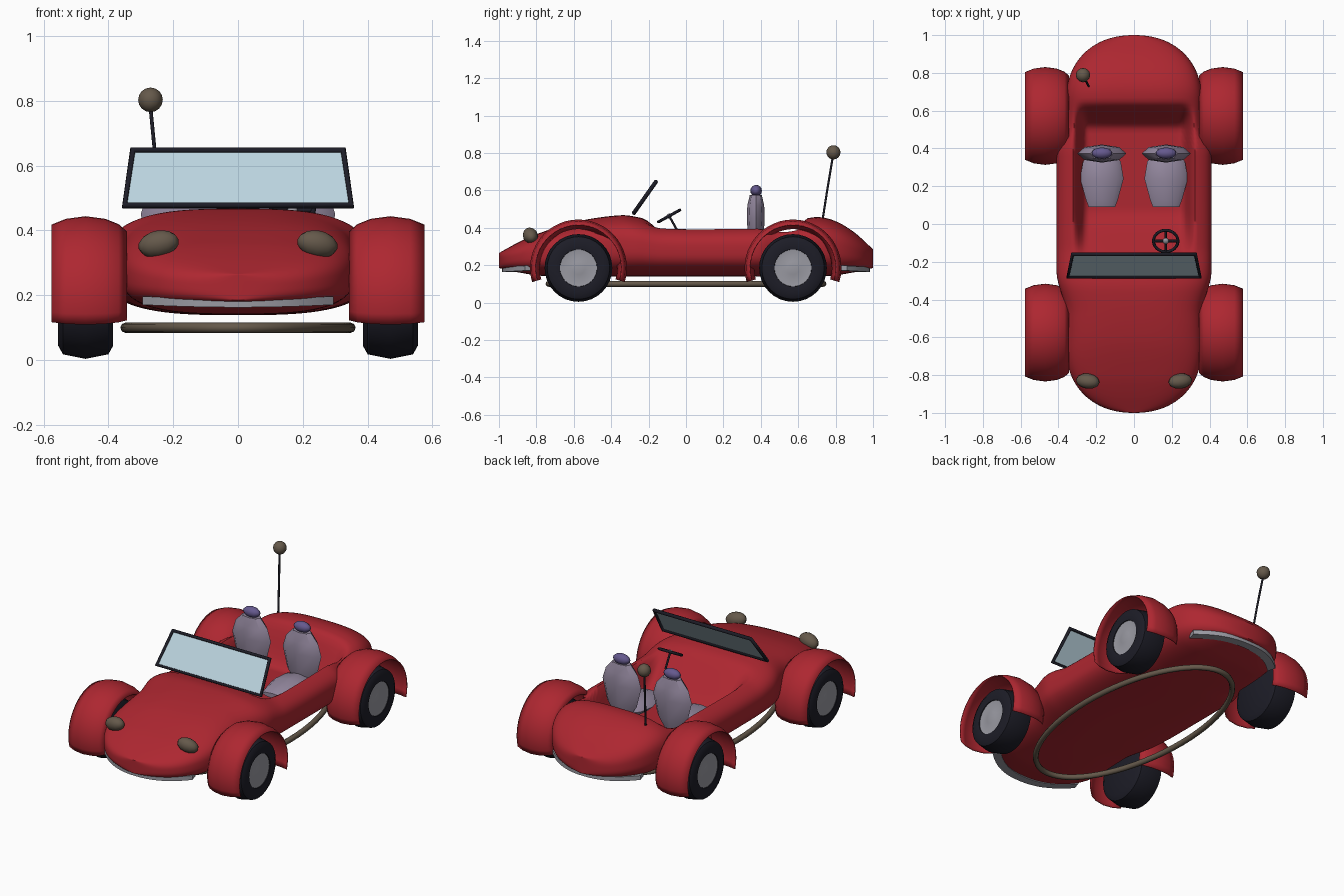
import bpy, bmesh
from math import sin, cos, pi, radians
from mathutils import Vector, Matrix

if "Cube" in bpy.data.objects:
    bpy.data.objects.remove(bpy.data.objects["Cube"])


def material(name, rgb):
    m = bpy.data.materials.new(name)
    m.diffuse_color = (*rgb, 1)
    m.use_nodes = True
    m.node_tree.nodes["Principled BSDF"].inputs["Base Color"].default_value = m.diffuse_color
    return m


RED = material("red_paint", (0.42, 0.02, 0.03))
BLACK = material("black", (0.012, 0.012, 0.02))
GREY = material("metal", (0.32, 0.32, 0.36))
SEAT = material("seat_cloth", (0.30, 0.25, 0.35))
PURPLE = material("headrest_cloth", (0.13, 0.10, 0.27))
BROWN = material("brown", (0.13, 0.10, 0.07))
GLASS = material("glass", (0.50, 0.66, 0.74))


def finish(name, bm, mat, angle=40, normals=True):
    if normals:
        bmesh.ops.recalc_face_normals(bm, faces=bm.faces)
    me = bpy.data.meshes.new(name)
    bm.to_mesh(me)
    bm.free()
    ob = bpy.data.objects.new(name, me)
    bpy.context.collection.objects.link(ob)
    me.materials.append(mat)
    if angle:
        bpy.ops.object.select_all(action='DESELECT')
        ob.select_set(True)
        bpy.context.view_layer.objects.active = ob
        bpy.ops.object.shade_smooth_by_angle(angle=radians(angle))
    return ob


def loft(rings, closed=True, caps=False):
    bm = bmesh.new()
    vs = [[bm.verts.new(p) for p in r] for r in rings]
    for a, b in zip(vs, vs[1:]):
        n = len(a)
        for i in range(n if closed else n - 1):
            j = (i + 1) % n
            bm.faces.new((a[i], a[j], b[j], b[i]))
    if caps:
        bm.faces.new(vs[0])
        bm.faces.new(vs[-1])
    return bm


def ball(name, loc, size, mat, rot=(0, 0, 0), u=16, v=10):
    bm = bmesh.new()
    bmesh.ops.create_uvsphere(bm, u_segments=u, v_segments=v, radius=1)
    ob = finish(name, bm, mat)
    ob.location, ob.scale, ob.rotation_euler = loc, size, rot
    return ob


def tube(name, pts, r, mat, cyclic=False, smooth=False):
    cu = bpy.data.curves.new(name, 'CURVE')
    cu.dimensions = '3D'
    cu.bevel_depth, cu.bevel_resolution, cu.use_fill_caps = r, 2, True
    sp = cu.splines.new('BEZIER' if smooth else 'POLY')
    if smooth:
        sp.bezier_points.add(len(pts) - 1)
        for b, p in zip(sp.bezier_points, pts):
            b.co, b.handle_left_type, b.handle_right_type = p, 'AUTO', 'AUTO'
    else:
        sp.points.add(len(pts) - 1)
        for b, p in zip(sp.points, pts):
            b.co = (*p, 1)
    sp.use_cyclic_u = cyclic
    ob = bpy.data.objects.new(name, cu)
    bpy.context.collection.objects.link(ob)
    cu.materials.append(mat)
    return ob


def step(a, b, x):
    t = min(1, max(0, (x - a) / (b - a)))
    return t * t * (3 - 2 * t)


def curve_at(keys, x):
    # smooth interpolation through (x, value) keys
    n = len(keys)
    slope = [(keys[min(i + 1, n - 1)][1] - keys[max(i - 1, 0)][1]) /
             (keys[min(i + 1, n - 1)][0] - keys[max(i - 1, 0)][0]) for i in range(n)]
    for i in range(n - 1):
        (x0, y0), (x1, y1) = keys[i], keys[i + 1]
        if x <= x1 or i == n - 2:
            h = x1 - x0
            t = min(1, max(0, (x - x0) / h))
            return (y0 * (1 + 2 * t) * (1 - t) ** 2 + slope[i] * h * t * (1 - t) ** 2
                    + y1 * t * t * (3 - 2 * t) + slope[i + 1] * h * t * t * (t - 1))


# body: rounded sections along y, with the cockpit pressed into the top
TOP = [(-1, .265), (-.9, .32), (-.8, .365), (-.6, .43), (-.35, .467), (-.25, .455), (-.12, .425),
       (.4, .425), (.55, .43), (.7, .457), (.8, .435), (.9, .375), (1, .285)]
LOW = [(-1, .185), (-.9, .162), (-.75, .142), (0, .14), (.75, .142), (.9, .162), (1, .185)]
rings = []
for k in range(121):
    y = sin(pi / 2 * (k / 60 - 1))
    top, low = curve_at(TOP, y), curve_at(LOW, y)
    w = .36 + .05 * step(-.48, -.25, y) * (1 - step(.38, .52, y))
    s = min(1, max(0, (abs(y) - .65) / .35))
    w *= max(0, 1 - s ** 2.2) ** (1 / 2.2)
    pit_y = step(-.24, .08, y) * (1 - step(.5, .65, y))
    ring = []
    for i in range(96):
        c, q = cos(2 * pi * i / 96), sin(2 * pi * i / 96)
        x = w * abs(c) ** .68 * (1 if c > 0 else -1)
        z = (top + low) / 2 + (top - low) / 2 * abs(q) ** .68 * (1 if q > 0 else -1)
        if q > 0.3:
            z += (.22 - z) * pit_y * (1 - step(.25, .325, abs(x)))
        ring.append((x, y, z))
    rings.append(ring)
bm = loft(rings)
bmesh.ops.remove_doubles(bm, verts=bm.verts, dist=1e-4)
finish("body", bm, RED, 60)


def lathe(profile, a0=0, a1=360, n=32):
    # spins (x, radius) pairs about the x axis
    full = a1 - a0 == 360
    rows = []
    for k in range(n + 1):
        a = radians(a0 + (a1 - a0) * k / n)
        rows.append([(x, r * cos(a), r * sin(a)) for x, r in profile])
    bm = loft(rows, closed=False)
    if full:
        bmesh.ops.remove_doubles(bm, verts=bm.verts, dist=1e-5)
    return bm


# wheels and fenders
TYRE = [(-.085, 0), (-.085, .14), (-.07, .167), (0, .181), (.07, .167), (.085, .14), (.078, .1), (.06, .095), (.06, 0)]
HUB = [(.058, .1), (.074, .1), (.07, .07), (.076, .035), (.08, 0)]
ARCH = [(.345, .21), (.37, .232), (.41, .248), (.47, .256), (.53, .248), (.575, .23)]
for side, sx in (("left", -1), ("right", 1)):
    for end, y in (("front", -.575), ("rear", .572)):
        for part, prof, mat, x in (("tyre", TYRE, BLACK, .47), ("hub", HUB, GREY, .47)):
            ob = finish(f"{end}_{side}_{part}", lathe([(sx * a, r) for a, r in prof]), mat)
            ob.location = (sx * x, y, .185)
        ob = finish(f"{end}_{side}_fender", lathe([(sx * a, r) for a, r in ARCH], -17, 197, 28), RED)
        ob.location = (0, y, .185)
        mod = ob.modifiers.new("thickness", 'SOLIDIFY')
        mod.thickness, mod.offset = .006, 0

# windshield
corners = [(-.35, -.28, .477), (.35, -.28, .477), (.325, -.16, .647), (-.325, -.16, .647)]
tube("windshield_frame", corners, .011, BLACK, cyclic=True)
bm = bmesh.new()
bm.faces.new([bm.verts.new(c) for c in corners])
finish("windshield_glass", bm, GLASS, 0, normals=False)

# steering wheel
hub = Vector((.168, -.09, .463))
tilt = Matrix.Rotation(radians(29), 3, 'X')
rim = [hub + tilt @ Vector((.065 * cos(pi * k / 12), .065 * sin(pi * k / 12), 0)) for k in range(24)]
tube("steering_rim", rim, .008, BLACK, cyclic=True)
for k, a in enumerate((0, 180, 270)):
    end = hub + tilt @ Vector((.065 * cos(radians(a)), .065 * sin(radians(a)), 0))
    tube(f"steering_spoke_{k + 1}", [hub, end], .007, BLACK)
ball("steering_hub", hub, (.017, .017, .012), GREY, (radians(29), 0, 0))
tube("steering_column", [hub, hub + tilt @ Vector((0, 0, -.1))], .006, BLACK)

# seats, low-poly, with headrests
BACK = [(.27, .06, .025), (.33, .10, .04), (.45, .13, .048), (.52, .108, .045), (.575, .06, .032)]
CUSHION = [(.09, .07, .015), (.13, .085, .03), (.24, .115, .045), (.33, .10, .045), (.37, .07, .03)]
for side, x in (("left", -.17), ("right", .17)):
    octo = [(cos(pi * k / 4), sin(pi * k / 4)) for k in range(8)]
    back = [[(x + w * c, .373 + d * s, z) for c, s in octo] for z, w, d in BACK]
    finish(f"{side}_seat_back", loft(back, caps=True), SEAT, 35)
    base = [[(x + w * c, y, .285 + d * s) for c, s in octo] for y, w, d in CUSHION]
    finish(f"{side}_seat_cushion", loft(base, caps=True), SEAT, 35)
    ball(f"{side}_headrest", (x, .375, .598), (.055, .031, .031), PURPLE, u=10, v=8)

# headlights
for side, sx in (("left", -1), ("right", 1)):
    ball(f"{side}_headlight", (sx * .245, -.832, .358), (.064, .04, .042), BROWN,
         (radians(25), radians(sx * 12), radians(sx * 8)), 12, 8)

# bumpers wrap the nose and tail as thin strips
for name, sy in (("front_bumper", -1), ("rear_bumper", 1)):
    rows = []
    for k in range(17):
        u = k / 8 - 1
        x, y, z = .295 * u, sy * (.985 - .125 * abs(u) ** 2.3), .176 + .008 * u * u
        rows.append([(x, y, z - .013), (x, y, z + .013), (x * .95, y - sy * .05, z + .013), (x * .95, y - sy * .05, z - .013)])
    finish(name, loft(rows, caps=True), GREY)

# oval ring under the floor
tube("underbody_ring", [(.347 * cos(pi * k / 32), .735 * sin(pi * k / 32), .1) for k in range(64)], .016, BROWN, cyclic=True)

# antenna
tube("antenna_rod", [(-.24, .73, .44), (-.253, .755, .6), (-.27, .785, .78)], .006, BLACK, smooth=True)
ball("antenna_ball", (-.27, .788, .803), (.038, .038, .038), BROWN, u=12, v=8)
